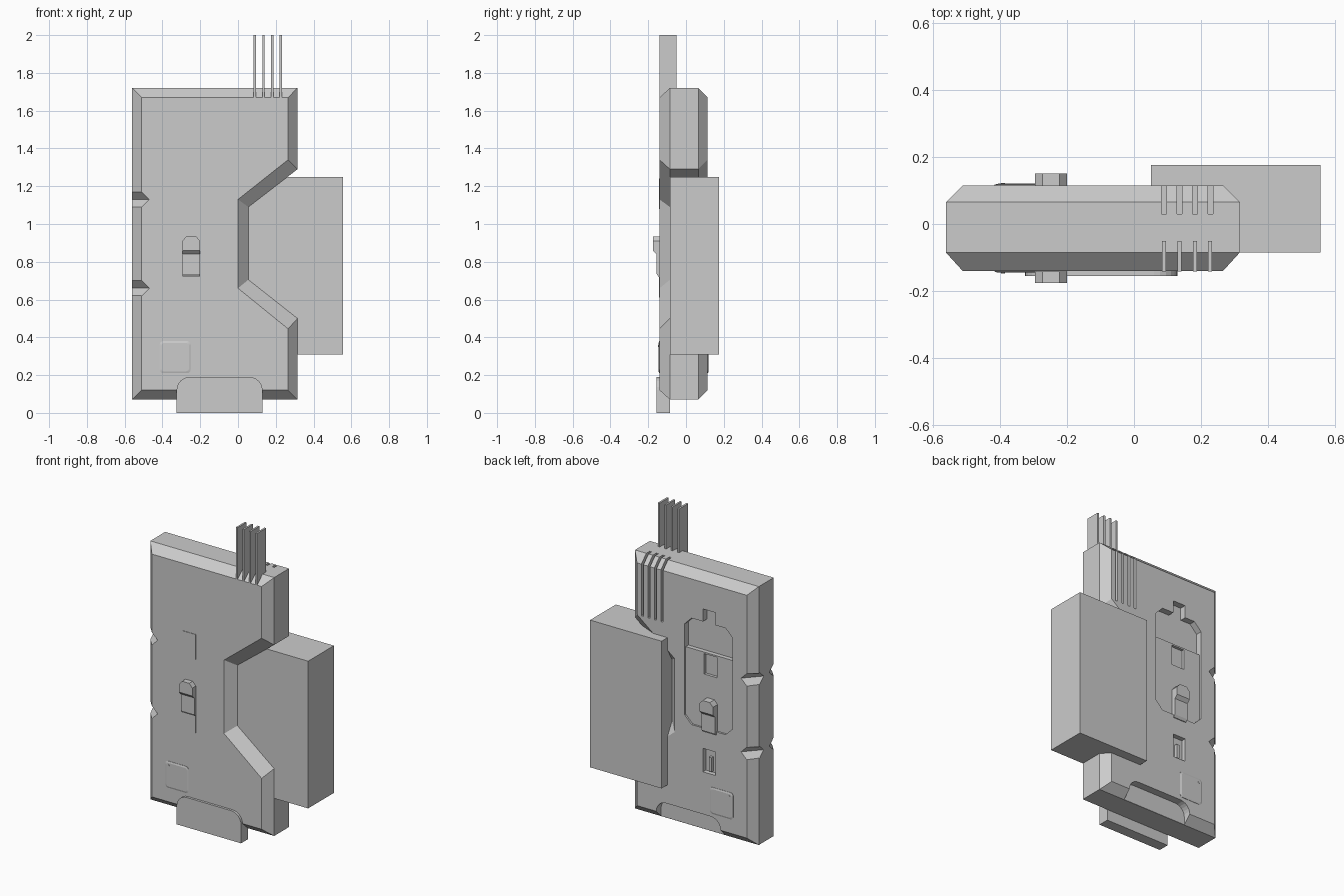
import bpy, bmesh
from math import sin, cos, pi

old = bpy.data.objects.get("Cube")
if old:
    bpy.data.objects.remove(old, do_unlink=True)

grey = bpy.data.materials.new("plain_grey")
grey.use_nodes = True
COLOUR = (0.6, 0.6, 0.6, 1)
grey.diffuse_color = COLOUR
grey.node_tree.nodes["Principled BSDF"].inputs["Base Color"].default_value = COLOUR

FRONT, BACK = -0.14, 0.115      # flat faces of the casing
EDGE_F, EDGE_B = -0.085, 0.065  # where the edge bevels begin


def flip(y):
    """Mirror a depth to the other side of the casing."""
    return FRONT + BACK - y


def loft(name, rings):
    """Join matching rings of points into a closed solid."""
    bm = bmesh.new()
    loops = [[bm.verts.new(p) for p in ring] for ring in rings]
    n = len(loops[0])
    bm.faces.new(loops[0])
    bm.faces.new(loops[-1])
    for a, b in zip(loops, loops[1:]):
        for i in range(n):
            j = (i + 1) % n
            bm.faces.new((a[i], a[j], b[j], b[i]))
    bmesh.ops.recalc_face_normals(bm, faces=bm.faces)
    mesh = bpy.data.meshes.new(name)
    bm.to_mesh(mesh)
    bm.free()
    mesh.materials.append(grey)
    ob = bpy.data.objects.new(name, mesh)
    bpy.context.collection.objects.link(ob)
    return ob


def prism(name, outline, y0, y1):
    return loft(name, [[(x, y, z) for x, z in outline] for y in (y0, y1)])


def box(name, x0, x1, y0, y1, z0, z1):
    return prism(name, [(x0, z0), (x1, z0), (x1, z1), (x0, z1)], y0, y1)


def rounded(x0, x1, z0, z1, r, bottom=True, steps=6):
    """Rectangle outline with rounded corners, the lower ones optional."""
    pts = [] if bottom else [(x0, z0), (x1, z0)]
    corners = [(x1 - r, z1 - r, 0), (x0 + r, z1 - r, 1)]
    if bottom:
        corners += [(x0 + r, z0 + r, 2), (x1 - r, z0 + r, 3)]
    for cx, cz, q in corners:
        for i in range(steps + 1):
            a = (q + i / steps) * pi / 2
            pts.append((cx + r * cos(a), cz + r * sin(a)))
    return pts


def carve(target, cutter):
    mod = target.modifiers.new("carve", "BOOLEAN")
    mod.operation = "DIFFERENCE"
    mod.solver = "EXACT"
    mod.object = cutter
    cutter.hide_render = True
    bpy.context.view_layer.update()
    deps = bpy.context.evaluated_depsgraph_get()
    mesh = bpy.data.meshes.new_from_object(target.evaluated_get(deps))
    target.modifiers.clear()
    target.data = mesh
    bpy.data.objects.remove(cutter, do_unlink=True)


# Casing with bevelled edges and a side bay
outer = [(-0.56, 0.07), (0.315, 0.07), (0.315, 0.5), (0.055, 0.705),
         (0.055, 1.09), (0.315, 1.29), (0.315, 1.72), (-0.56, 1.72)]
inner = [(-0.51, 0.12), (0.265, 0.12), (0.265, 0.445), (0.0, 0.66),
         (0.0, 1.13), (0.265, 1.34), (0.265, 1.67), (-0.51, 1.67)]
casing = loft("casing", [[(x, y, z) for x, z in ring] for ring, y in
              ((inner, FRONT), (outer, EDGE_F), (outer, EDGE_B), (inner, BACK))])

# V-shaped notches across the side bevels
for z in (1.13, 0.66):
    for side in (lambda y: y, flip):
        ends = [(-0.637, 0.0), (-0.455, -0.2)]
        v = 0.04
        carve(casing, loft("notch_cutter", [
            [(x - v, side(y), z), (x, side(y), z + v),
             (x + v, side(y), z), (x, side(y), z - v)] for x, y in ends]))

# Connector fins on top and matching slots behind
for i in range(4):
    x = 0.083 + 0.046 * i
    box(f"connector_fin_{i + 1}", x, x + 0.012, FRONT - 0.001, -0.05, 1.66, 2.0)
    carve(casing, box("slot_cutter", x - 0.001, x + 0.014, 0.03, 0.2, 1.34, 1.8))

# Bottom tab and its matching recess
prism("bottom_tab", rounded(-0.325, 0.13, 0.0, 0.19, 0.07, False), -0.155, EDGE_F)
carve(casing, prism("tab_cutter", rounded(-0.325, 0.13, 0.0, 0.19, 0.07, False),
                    EDGE_B + 0.001, 0.2))

# Back recess: shallow lower area, deeper upper area with a narrow top
carve(casing, prism("shallow_cutter", [
    (-0.36, 0.74), (-0.12, 0.74), (-0.07, 0.79), (-0.07, 1.23),
    (-0.41, 1.23), (-0.41, 0.79)], BACK - 0.012, 0.2))
carve(casing, prism("deep_cutter", [
    (-0.41, 1.22), (-0.07, 1.22), (-0.07, 1.37), (-0.12, 1.42), (-0.2, 1.42),
    (-0.2, 1.5), (-0.29, 1.5), (-0.29, 1.42), (-0.36, 1.42), (-0.41, 1.37)],
    BACK - 0.04, 0.2))
for z0, z1 in ((1.08, 1.21), (0.46, 0.61)):
    carve(casing, box("socket_cutter", -0.29, -0.2, BACK - 0.03, 0.2, z0, z1))
box("socket_tongue", -0.255, -0.235, BACK - 0.04, BACK - 0.01, 0.47, 0.56)

# Side module sitting in the bay
box("side_module", 0.05, 0.555, EDGE_F, 0.175, 0.31, 1.25)

# Latches and raised pads on both faces
for label, side in (("front", lambda y: y), ("back", flip)):
    prism(f"{label}_latch_head", [
        (-0.295, 0.86), (-0.2, 0.86), (-0.2, 0.91), (-0.222, 0.935),
        (-0.273, 0.935), (-0.295, 0.91)], side(-0.175), side(-0.1))
    profile = [(-0.1, 0.72), (-0.145, 0.72), (-0.155, 0.735), (-0.155, 0.84),
               (-0.175, 0.86), (-0.1, 0.86)]
    loft(f"{label}_latch_stem",
         [[(x, side(y), z) for y, z in profile] for x in (-0.295, -0.2)])
    base = rounded(-0.415, -0.25, 0.21, 0.38, 0.02)
    face = rounded(-0.405, -0.26, 0.22, 0.37, 0.015)
    loft(f"{label}_pad", [[(x, side(y), z) for x, z in ring] for ring, y in
         ((base, FRONT + 0.01), (base, FRONT - 0.002), (face, FRONT - 0.005))])
    prism(f"{label}_pad_dot", rounded(-0.396, -0.384, 0.348, 0.36, 0.005),
          side(FRONT), side(FRONT - 0.007))

# Thin plates on the front
box("upper_plate", -0.29, -0.2, FRONT - 0.003, FRONT + 0.005, 1.08, 1.24)
box("lower_plate", -0.29, -0.2, FRONT - 0.003, FRONT + 0.005, 0.61, 0.72)
